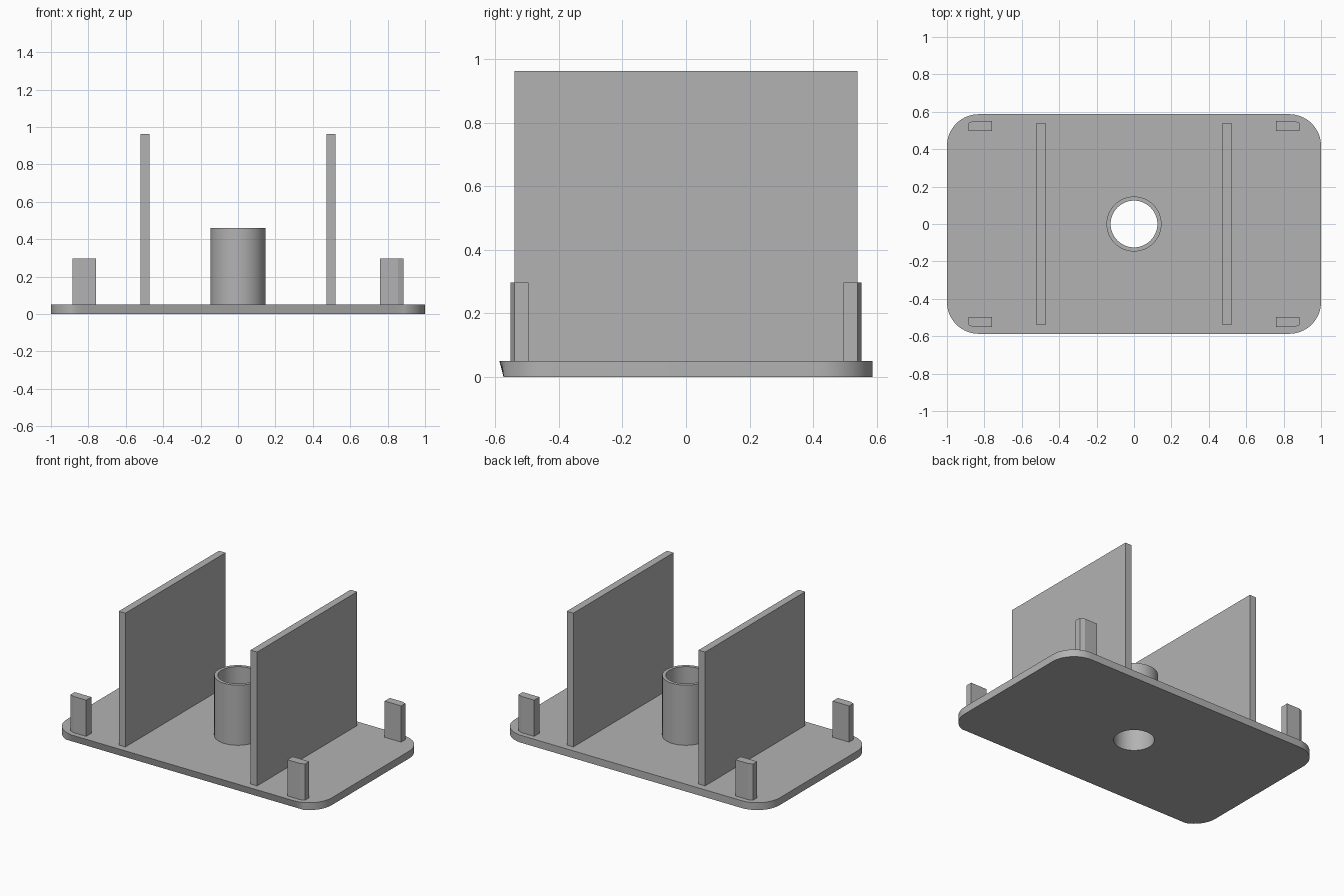
import bpy, bmesh, math

if "Cube" in bpy.data.objects:
    bpy.data.objects.remove(bpy.data.objects["Cube"], do_unlink=True)

grey = bpy.data.materials.new("plain_grey")
grey.use_nodes = True
colour = (0.45, 0.45, 0.45, 1)
grey.diffuse_color = colour
grey.node_tree.nodes["Principled BSDF"].inputs["Base Color"].default_value = colour

BASE_TOP = 0.05


def arc(cx, cy, radius, start, sweep, steps):
    return [(cx + radius * math.cos(start + sweep * i / steps),
             cy + radius * math.sin(start + sweep * i / steps)) for i in range(steps + 1)]


def circle(radius, steps=64):
    return arc(0, 0, radius, 0, math.tau, steps)[:-1]


def rectangle(x0, x1, y0, y1):
    return [(x0, y0), (x1, y0), (x1, y1), (x0, y1)]


def rounded_rectangle(half_x, half_y, radius):
    points = []
    for i, (sx, sy) in enumerate([(1, 1), (-1, 1), (-1, -1), (1, -1)]):
        points += arc(sx * (half_x - radius), sy * (half_y - radius),
                      radius, i * math.pi / 2, math.pi / 2, 16)
    return points


def extrude_profile(name, loops, z0, z1, front_limit=None):
    """Fill the loops (later ones are holes) and pull them up into a solid."""
    bm = bmesh.new()
    edges = []
    for loop in loops:
        verts = [bm.verts.new((x, y, z0)) for x, y in loop]
        edges += [bm.edges.new((verts[i - 1], verts[i])) for i in range(len(verts))]
    bmesh.ops.triangle_fill(bm, edges=edges, use_beauty=True)
    result = bmesh.ops.extrude_face_region(bm, geom=bm.faces[:], use_keep_orig=True)
    for v in result["geom"]:
        if isinstance(v, bmesh.types.BMVert):
            v.co.z = z1
    # Lean the front edge back towards the underside
    if front_limit is not None:
        for v in bm.verts:
            if v.co.z == z0:
                v.co.y = max(v.co.y, front_limit)
    bmesh.ops.recalc_face_normals(bm, faces=bm.faces[:])
    mesh = bpy.data.meshes.new(name)
    bm.to_mesh(mesh)
    bm.free()
    mesh.materials.append(grey)
    obj = bpy.data.objects.new(name, mesh)
    bpy.context.collection.objects.link(obj)
    bpy.ops.object.select_all(action='DESELECT')
    obj.select_set(True)
    bpy.context.view_layer.objects.active = obj
    bpy.ops.object.shade_smooth_by_angle(angle=math.radians(20))
    return obj


# Base plate with rounded corners and a central hole
extrude_profile("base_plate", [rounded_rectangle(1, 0.587, 0.17), circle(0.125)],
                0, BASE_TOP, front_limit=-0.574)

# Central tube
extrude_profile("central_tube", [circle(0.147), circle(0.125)], BASE_TOP, 0.46)

# Upright walls and corner posts, mirrored left and right
post = [(0.76, 0.496), (0.885, 0.496), (0.885, 0.54), (0.855, 0.552), (0.76, 0.552)]
for side, sx in (("left", 1), ("right", -1)):
    wall = [(sx * x, y) for x, y in rectangle(0.472, 0.522, -0.54, 0.54)]
    extrude_profile(side + "_wall", [wall], BASE_TOP, 0.963)
    for end, sy in (("front", -1), ("back", 1)):
        outline = [(sx * x, sy * y) for x, y in post]
        extrude_profile(f"{end}_{side}_post", [outline], BASE_TOP, 0.297)
